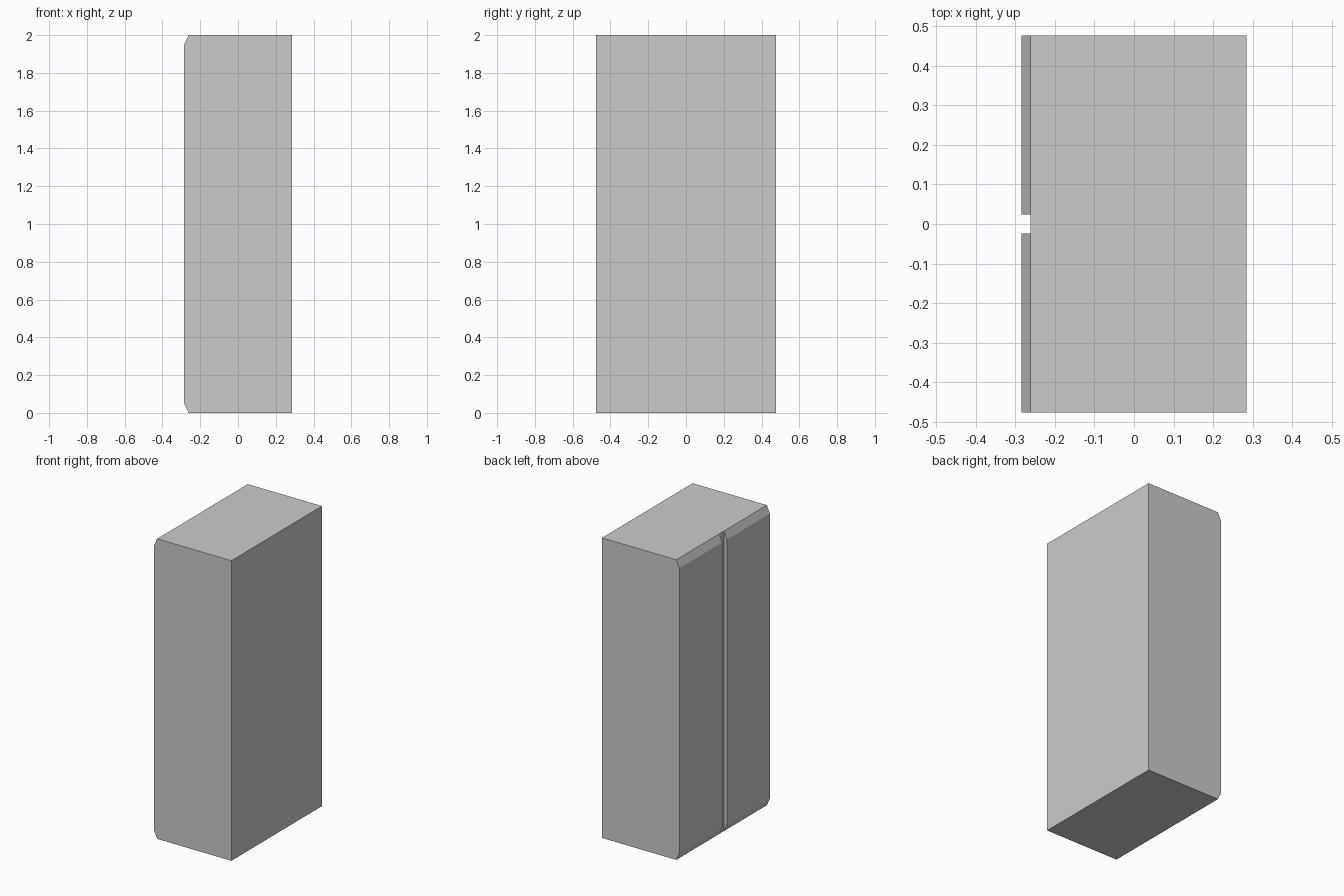
import bpy

if "Cube" in bpy.data.objects:
    bpy.data.objects.remove(bpy.data.objects["Cube"])

HALF_Y, GAP = 0.477, 0.024         # half width, half groove width
X_BACK, X_SEAM, X_FACE = 0.285, -0.262, -0.285
HEIGHT, BEVEL = 2.0, 0.05


def extrude_y(name, profile, y0, y1):
    """Solid from an (x, z) outline, extruded along y."""
    n = len(profile)
    verts = [(x, y, z) for y in (y0, y1) for x, z in profile]
    faces = [tuple(range(n)), tuple(reversed(range(n, 2 * n)))]
    faces += [((i + 1) % n, i, n + i, n + (i + 1) % n) for i in range(n)]
    mesh = bpy.data.meshes.new(name)
    mesh.from_pydata(verts, [], faces)
    obj = bpy.data.objects.new(name, mesh)
    bpy.context.collection.objects.link(obj)
    return obj


# Main cabinet block
extrude_y("cabinet_body", [(X_SEAM, 0), (X_BACK, 0), (X_BACK, HEIGHT), (X_SEAM, HEIGHT)],
          -HALF_Y, HALF_Y)

# Pair of door panels, sloped at top and bottom, with a groove between them
panel = [(X_SEAM, 0), (X_SEAM, HEIGHT), (X_FACE, HEIGHT - BEVEL), (X_FACE, BEVEL)]
panel.reverse()
doors = extrude_y("door_panels", panel, GAP, HALF_Y)
mirror = doors.modifiers.new("Mirror", 'MIRROR')
mirror.use_axis = (False, True, False)
mirror.use_mirror_merge = False

# Consistent outward normals
import bmesh
for obj in bpy.context.collection.objects:
    bm = bmesh.new()
    bm.from_mesh(obj.data)
    bmesh.ops.recalc_face_normals(bm, faces=bm.faces)
    bm.to_mesh(obj.data)
    bm.free()
